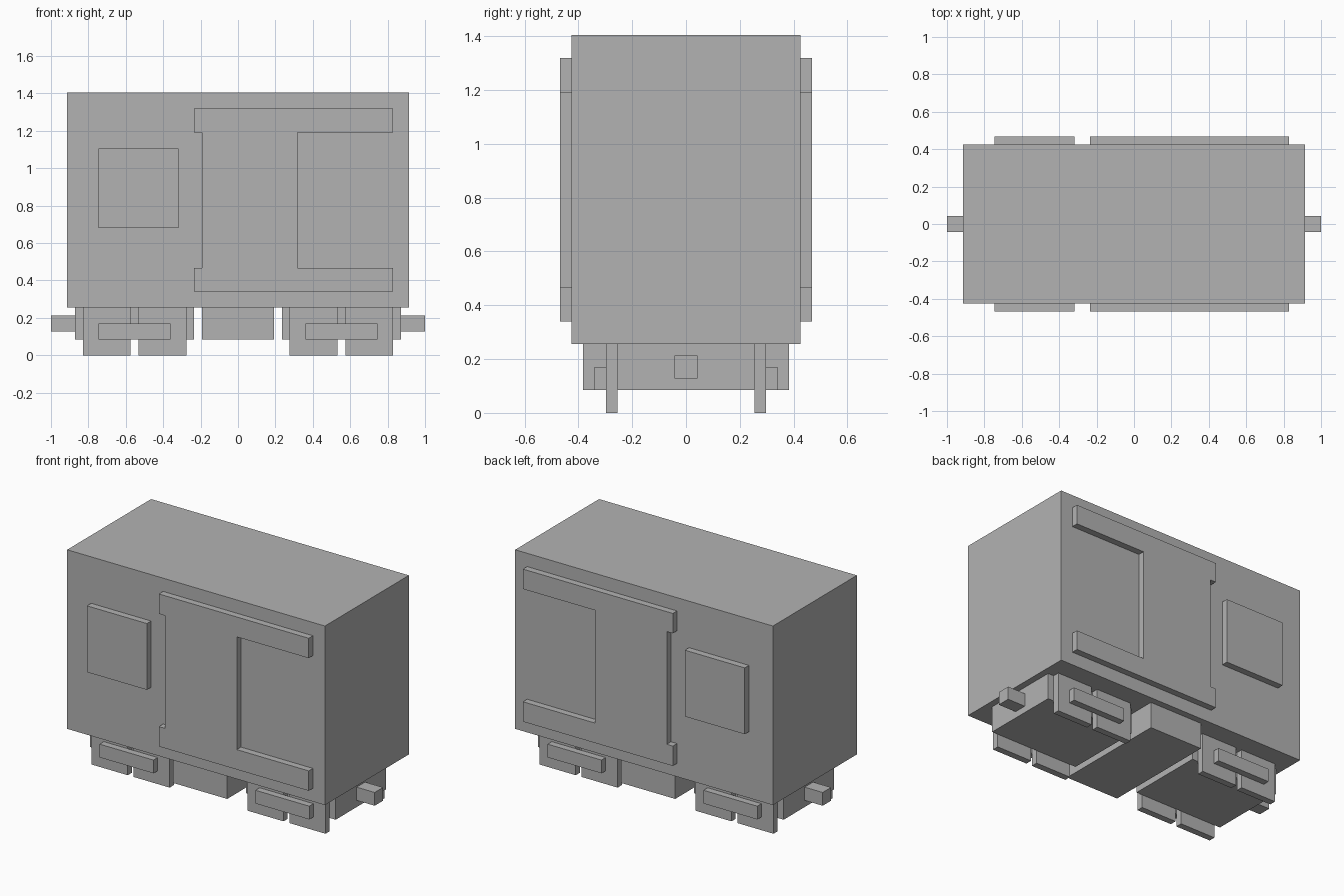
import bpy
import bmesh

old = bpy.data.objects.get("Cube")
if old:
    bpy.data.objects.remove(old, do_unlink=True)

U = 2 / 47  # the wagon is laid out on a grid 47 cells long

grey = bpy.data.materials.new("plain grey")
grey.use_nodes = True
colour = (0.45, 0.45, 0.45, 1)
grey.diffuse_color = colour
grey.node_tree.nodes["Principled BSDF"].inputs["Base Color"].default_value = colour


def plate(name, outline, y0, y1):
    """Extrude an x-z outline from y0 to y1, all in grid cells."""
    bm = bmesh.new()
    face = bm.faces.new([bm.verts.new((x * U, y0 * U, z * U)) for x, z in outline])
    moved = bmesh.ops.extrude_face_region(bm, geom=[face])["geom"]
    verts = [v for v in moved if isinstance(v, bmesh.types.BMVert)]
    bmesh.ops.translate(bm, verts=verts, vec=(0, (y1 - y0) * U, 0))
    bmesh.ops.recalc_face_normals(bm, faces=bm.faces)
    mesh = bpy.data.meshes.new(name)
    bm.to_mesh(mesh)
    bm.free()
    mesh.materials.append(grey)
    obj = bpy.data.objects.new(name, mesh)
    bpy.context.collection.objects.link(obj)
    return obj


def box(name, x0, x1, y0, y1, z0, z1):
    return plate(name, [(x0, z0), (x1, z0), (x1, z1), (x0, z1)], y0, y1)


# Body and the equipment box hanging below it
box("body", -21.5, 21.5, -10, 10, 6, 33)
box("underfloor_box", -4.5, 4.5, -9, 9, 2, 6)

# Sliding door joined to its upper and lower rails
door_outline = [(-5.5, 8), (19.5, 8), (19.5, 11), (7.5, 11), (7.5, 28), (19.5, 28),
                (19.5, 31), (-5.5, 31), (-5.5, 28), (-4.5, 28), (-4.5, 11), (-5.5, 11)]

for side, s in (("front", -1), ("back", 1)):
    plate(f"{side}_door_and_rails", door_outline, 10 * s, 11 * s)
    box(f"{side}_side_panel", -17.5, -7.5, 10 * s, 11 * s, 16, 26)

# Bogies with couplers, wheels and axle bars
for end, c in (("right", -1), ("left", 1)):
    mid = 13 * c
    box(f"{end}_bogie", mid - 7.5, mid + 7.5, -6, 6, 2, 6)
    box(f"{end}_coupler", *sorted((20.5 * c, 23.5 * c)), -1, 1, 3, 5)
    for side, s in (("front", -1), ("back", 1)):
        box(f"{end}_{side}_axle_bar", mid - 4.5, mid + 4.5, 7 * s, 8 * s, 2, 4)
        for pos, w in (("outer", c), ("inner", -c)):
            hub = mid + 3.5 * w
            box(f"{end}_{side}_{pos}_wheel", hub - 3, hub + 3, 6 * s, 7 * s, 0, 6)
